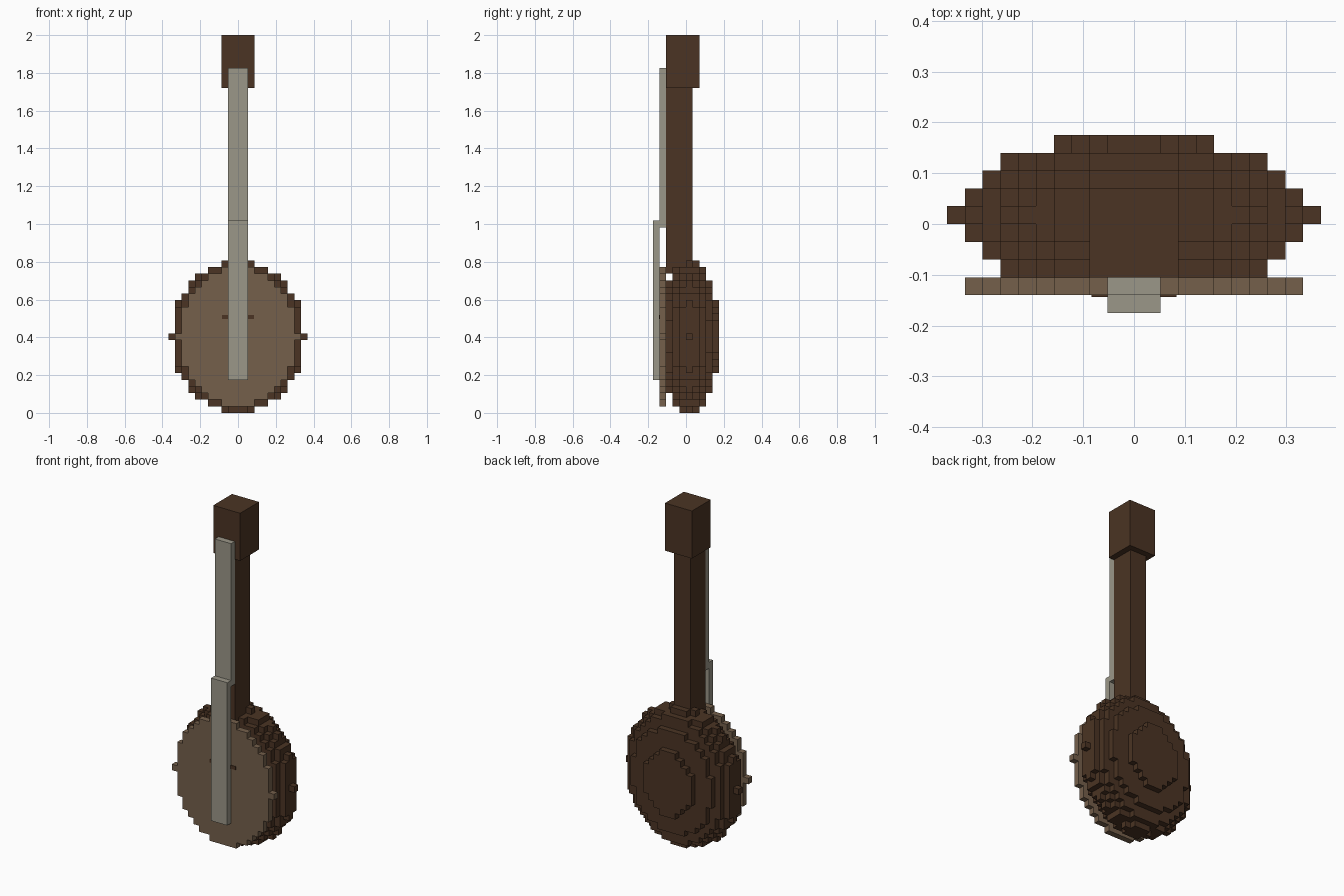
import bpy
import bmesh
from mathutils import Vector

if "Cube" in bpy.data.objects:
    bpy.data.objects.remove(bpy.data.objects["Cube"], do_unlink=True)

U = 2 / 57  # edge length of one block


def material(name, color):
    mat = bpy.data.materials.new(name)
    mat.use_nodes = True
    mat.diffuse_color = color
    mat.node_tree.nodes["Principled BSDF"].inputs["Base Color"].default_value = color
    return mat


dark_wood = material("dark wood", (0.070, 0.034, 0.017, 1))
light_wood = material("light wood", (0.178, 0.117, 0.071, 1))
pale_metal = material("pale metal", (0.33, 0.31, 0.25, 1))


def finish(name, bm, mat):
    bmesh.ops.recalc_face_normals(bm, faces=bm.faces)
    mesh = bpy.data.meshes.new(name)
    bm.to_mesh(mesh)
    bm.free()
    mesh.materials.append(mat)
    obj = bpy.data.objects.new(name, mesh)
    bpy.context.scene.collection.objects.link(obj)
    return obj


def box(name, low, high, mat):
    """Cuboid between two corners given in block units."""
    low, high = Vector(low) * U, Vector(high) * U
    bm = bmesh.new()
    bmesh.ops.create_cube(bm, size=1)
    for v in bm.verts:
        v.co = (low + high) / 2 + v.co * (high - low)
    return finish(name, bm, mat)


def blocks(name, cells, origin, mat):
    """Outer skin of a set of unit blocks."""
    bm = bmesh.new()
    for cell in cells:
        for axis in range(3):
            for sign in (-1, 1):
                step = [0, 0, 0]
                step[axis] = sign
                if tuple(c + s for c, s in zip(cell, step)) in cells:
                    continue
                a, b = Vector((0, 0, 0)), Vector((0, 0, 0))
                a[(axis + 1) % 3] = 0.5
                b[(axis + 2) % 3] = 0.5 * sign
                mid = Vector(cell) + Vector(step) * 0.5 + Vector(origin)
                corners = (mid - a - b, mid + a - b, mid + a + b, mid - a + b)
                bm.faces.new([bm.verts.new(c * U) for c in corners])
    mesh_obj_name = name
    mesh = bpy.data.meshes.new(mesh_obj_name)
    bm.to_mesh(mesh)
    bm.free()
    mesh.materials.append(mat)
    obj = bpy.data.objects.new(name, mesh)
    bpy.context.scene.collection.objects.link(obj)
    return obj


def ellipsoid(rx, ry, rz, layers):
    span = range(-12, 13)
    return {(x, y, z) for x in span for y in layers for z in span
            if (x / rx) ** 2 + (y / ry) ** 2 + (z / rz) ** 2 <= 1}


# Rounded body, flattened at the front, and the lighter front board
blocks("body", ellipsoid(10, 4.5, 11.5, range(-3, 5)), (0, 0.5, 11.5), dark_wood)
blocks("front_board", ellipsoid(9, 1, 10.5, [0]), (0, -3.5, 11.5), light_wood)

# Dark mark across the front board, running under the strings
box("bridge_mark", (-2.4, -4.1, 14.2), (2.4, -3.9, 14.8), dark_wood)

# Neck and headstock
box("neck", (-1.5, -3, 21), (1.5, 1, 49), dark_wood)
box("headstock", (-2.5, -3, 49), (2.5, 2, 57), dark_wood)

# Strings as two stepped bars
box("lower_strings", (-1.5, -5, 5), (1.5, -4, 29), pale_metal)
box("upper_strings", (-1.5, -4, 28), (1.5, -3, 52), pale_metal)
